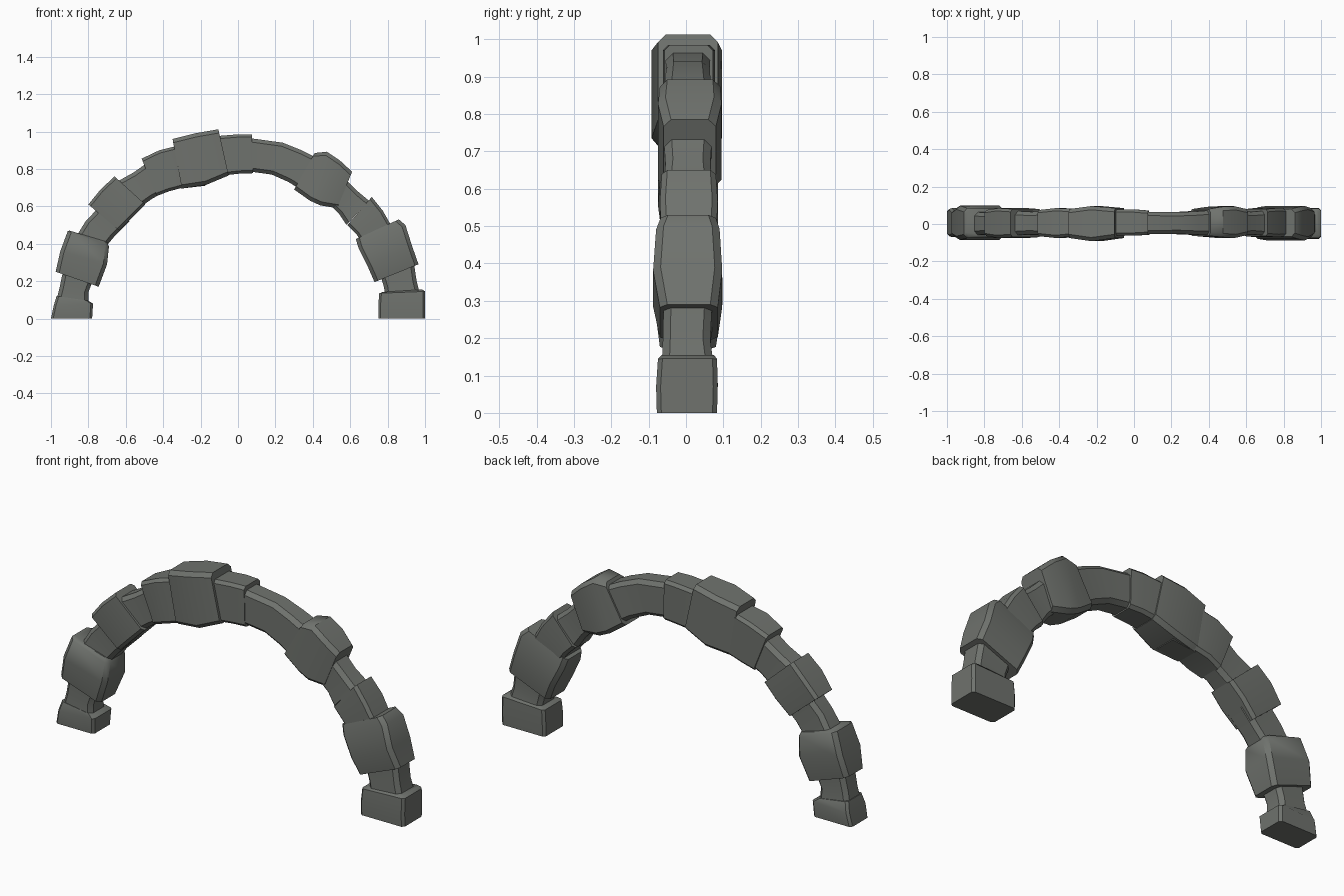
import bpy, bmesh, math
from mathutils import Vector

mat = bpy.data.materials.new("weathered_stone")
mat.diffuse_color = (0.16, 0.17, 0.155, 1)


def block(name, sections, chamfer=0.02, angle=40):
    """Loft chamfered rectangles; section = (outer x, z, inner x, z, y front, y back)."""
    bm = bmesh.new()
    rings = []
    for ox, oz, ix, iz, y0, y1 in sections:
        o, i = Vector((ox, 0, oz)), Vector((ix, 0, iz))
        length = (o - i).length
        d = (o - i) / length
        c = chamfer
        pts = [(0, y0 + c), (c, y0), (length - c, y0), (length, y0 + c),
               (length, y1 - c), (length - c, y1), (c, y1), (0, y1 - c)]
        rings.append([bm.verts.new(i + d * t + Vector((0, y, 0))) for t, y in pts])
    for a, b in zip(rings, rings[1:]):
        for k in range(8):
            n = (k + 1) % 8
            bm.faces.new((a[k], a[n], b[n], b[k]))
    bm.faces.new(rings[0])
    bm.faces.new(rings[-1])
    bmesh.ops.recalc_face_normals(bm, faces=bm.faces)
    mesh = bpy.data.meshes.new(name)
    bm.to_mesh(mesh)
    bm.free()
    ob = bpy.data.objects.new(name, mesh)
    bpy.context.collection.objects.link(ob)
    mesh.materials.append(mat)
    bpy.context.view_layer.objects.active = ob
    ob.select_set(True)
    bpy.ops.object.shade_smooth_by_angle(angle=math.radians(angle))
    ob.select_set(False)


# Left leg, bottom to top
block("left_foot", [(-1.0, 0, -0.78, 0, -.065, .08), (-.985, .07, -.775, .08, -.07, .085),
                    (-.97, .12, -.80, .095, -.06, .07)], .012)
block("left_ankle", [(-.975, .08, -.80, .08, -.06, .07), (-.955, .16, -.80, .14, -.055, .06),
                     (-.93, .28, -.77, .22, -.06, .065)])
block("left_lower_stone", [(-.975, .25, -.745, .17, -.07, .08), (-.95, .36, -.70, .29, -.085, .098),
                           (-.91, .468, -.69, .385, -.075, .085), (-.90, .47, -.70, .41, -.065, .075)])
block("left_lower_neck", [(-.87, .43, -.71, .38, -.06, .065), (-.815, .52, -.66, .44, -.055, .06),
                          (-.72, .62, -.58, .52, -.06, .065)])
block("left_middle_stone", [(-.80, .61, -.635, .47, -.065, .075), (-.735, .69, -.56, .545, -.075, .085),
                            (-.66, .76, -.495, .61, -.07, .08)], .015)
block("left_upper_neck", [(-.65, .73, -.53, .59, -.06, .07), (-.56, .78, -.46, .64, -.055, .065),
                          (-.46, .85, -.39, .68, -.06, .07)])
block("left_shoulder_stone", [(-.515, .855, -.435, .655, -.065, .075), (-.42, .90, -.37, .68, -.075, .085),
                              (-.32, .925, -.295, .70, -.065, .08)], .015)

# Crown
block("crown_left_stone", [(-.35, .96, -.30, .695, -.075, .08), (-.23, .99, -.17, .715, -.092, .096),
                           (-.105, 1.012, -.05, .765, -.075, .085)])
block("crown_wedge", [(-.30, .86, -.305, .695, -.06, .07), (-.19, .86, -.175, .71, -.06, .07)], .012)
block("crown_right_stone", [(-.12, .975, -.08, .765, -.062, .078), (.0, .985, .01, .775, -.062, .078),
                            (.075, .985, .08, .777, -.058, .072)], .015)

# Right leg, top to bottom
block("right_upper_neck", [(.06, .965, .07, .785, -.055, .065), (.24, .94, .18, .77, -.053, .063),
                           (.34, .90, .27, .73, -.057, .067), (.44, .85, .35, .68, -.06, .075)])
block("right_shoulder_stone", [(.41, .885, .30, .69, -.063, .08), (.475, .892, .385, .63, -.07, .092),
                               (.545, .845, .44, .605, -.075, .095), (.61, .785, .53, .59, -.06, .08)])
block("right_middle_neck", [(.56, .76, .48, .62, -.06, .07), (.64, .68, .54, .56, -.055, .065),
                            (.70, .63, .58, .50, -.06, .07)])
block("right_middle_stone", [(.715, .65, .585, .50, -.065, .08), (.775, .575, .63, .455, -.07, .085),
                             (.84, .46, .67, .40, -.065, .08)], .015)
block("right_lower_stone", [(.86, .53, .63, .425, -.068, .08), (.895, .50, .645, .375, -.08, .09),
                            (.93, .39, .695, .275, -.088, .097), (.965, .29, .73, .195, -.07, .085)])
block("right_ankle", [(.94, .30, .765, .22, -.06, .07), (.955, .20, .78, .17, -.062, .065),
                      (.975, .12, .79, .11, -.065, .075)])
block("right_foot", [(.985, .155, .775, .142, -.065, .075), (1.0, .145, .755, .135, -.075, .083),
                     (1.0, .07, .75, .07, -.08, .085), (1.0, 0, .75, 0, -.078, .083)], .012)
